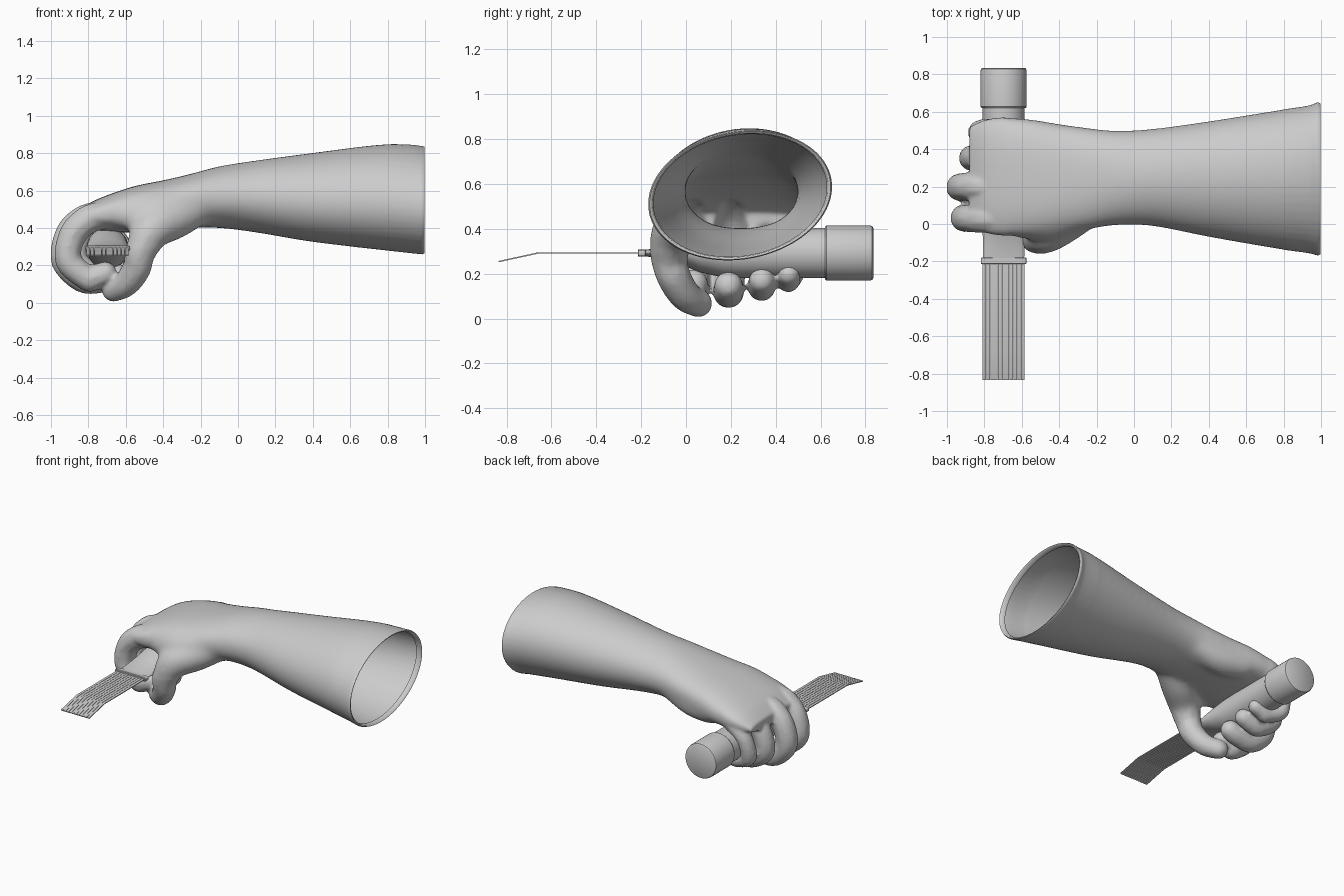
import bpy, bmesh, math
from mathutils import Vector, Matrix

if "Cube" in bpy.data.objects:
    bpy.data.objects.remove(bpy.data.objects["Cube"])


def make_object(name, bm, angle=35):
    bmesh.ops.recalc_face_normals(bm, faces=bm.faces)
    me = bpy.data.meshes.new(name)
    bm.to_mesh(me)
    bm.free()
    ob = bpy.data.objects.new(name, me)
    bpy.context.collection.objects.link(ob)
    bpy.ops.object.select_all(action='DESELECT')
    bpy.context.view_layer.objects.active = ob
    ob.select_set(True)
    bpy.ops.object.shade_smooth_by_angle(angle=math.radians(angle))
    return ob


def loft(bm, rings):
    """Bridge closed rings of points and cap both ends."""
    vs = [[bm.verts.new(p) for p in r] for r in rings]
    n = len(vs[0])
    for a, b in zip(vs, vs[1:]):
        for i in range(n):
            j = (i + 1) % n
            bm.faces.new((a[i], a[j], b[j], b[i]))
    bm.faces.new(vs[0])
    bm.faces.new(vs[-1])


def spline(pts, t):
    """Catmull-Rom through tuples of any length, t in 0..1."""
    u = t * (len(pts) - 1)
    i = min(int(u), len(pts) - 2)
    f = u - i
    p = [pts[max(0, min(len(pts) - 1, k))] for k in range(i - 1, i + 3)]
    return [0.5 * (2 * b + (c - a) * f + (2 * a - 5 * b + 4 * c - d) * f * f
            + (3 * b - a - 3 * c + d) * f ** 3) for a, b, c, d in zip(*p)]


def digit(bm, pts, steps=32):
    """Fleshy tube of overlapping balls along (x, y, z, radius) points."""
    for k in range(steps + 1):
        x, y, z, r = spline(pts, k / steps)
        bmesh.ops.create_icosphere(bm, subdivisions=2, radius=r * 1.01,
                                   matrix=Matrix.Translation((x, y, z)))


# Forearm and back of hand: x, y min, y max, z min, z max
sections = [
    (1.03, -.172, .66, .255, .84), (.98, -.168, .65, .26, .838),
    (.93, -.155, .632, .265, .845), (.75, -.13, .605, .285, .845),
    (.4, -.07, .55, .325, .802), (.1, -.012, .51, .375, .762),
    (-.1, -.008, .50, .40, .73), (-.25, -.03, .515, .40, .69),
    (-.4, -.05, .535, .385, .655), (-.55, -.065, .56, .375, .625),
    (-.7, -.062, .57, .38, .575), (-.8, -.045, .555, .39, .53),
    (-.88, 0, .52, .40, .47)]
bm = bmesh.new()
rings = []
for k in range(61):
    x, y0, y1, z0, z1 = spline(sections, k / 60)
    e = 1.0 if x > 0 else 1.0 - min(.25, -x * .5)
    tilt = max(0, min(1, x))
    ring = []
    for i in range(48):
        c, s = math.cos(i * math.tau / 48), math.sin(i * math.tau / 48)
        sc, ss = math.copysign(abs(c) ** e, c), math.copysign(abs(s) ** e, s)
        ring.append((x, (y0 + y1) / 2 + sc * (y1 - y0) / 2 + .03 * tilt * s,
                     (z0 + z1) / 2 + ss * (z1 - z0) / 2 + .018 * tilt * c))
    rings.append(ring)
loft(bm, rings)

# Fingers curled round the grip: base y, tip y, radius, x reach, tip x, lower z
for yb, yt, r, reach, tip, low in [(.03, .035, .075, -.905, -.71, .132),
                                   (.20, .19, .076, -.926, -.65, .122),
                                   (.36, .338, .069, -.865, -.64, .145),
                                   (.505, .458, .058, -.828, -.64, .172)]:
    m = (yb + yt) / 2
    digit(bm, [(-.66, yb, .475, r), (reach + .11, yb, .448, r * 1.05),
               (reach + .02, yb, .36, r), (reach, m, .225, r * .98),
               (reach + .10, yt, low, r * .93),
               (tip - .06, yt, low + .005, r * .92),
               (tip, yt, low + .025, r * .86)])

# Thumb and the pads of the palm
digit(bm, [(-.20, .11, .52, .10), (-.34, .03, .45, .115),
           (-.46, -.05, .39, .108), (-.52, -.075, .28, .085),
           (-.54, -.055, .19, .078), (-.595, -.005, .105, .072),
           (-.665, .055, .068, .064)])
digit(bm, [(-.2, .40, .52, .10), (-.36, .42, .47, .105), (-.52, .45, .47, .10)], 16)
digit(bm, [(-.28, .06, .53, .10), (-.45, .01, .49, .10), (-.6, .0, .47, .08)], 16)
arm = make_object("hand_and_forearm", bm)

# Fuse the flesh into one skin, softening the arm and palm more than the fingers
mod = arm.modifiers.new("fuse", 'REMESH')
mod.mode, mod.voxel_size = 'VOXEL', .0108
bpy.ops.object.modifier_apply(modifier=mod.name)
palm = arm.vertex_groups.new(name="palm")
palm.add([v.index for v in arm.data.vertices
          if v.co.x > -.68 and v.co.z > .3 and v.co.x < .8], 1, 'REPLACE')
for group, count in (("palm", 60), ("", 7)):
    mod = arm.modifiers.new("soften", 'SMOOTH')
    mod.factor, mod.iterations, mod.vertex_group = .5, count, group
    bpy.ops.object.modifier_apply(modifier=mod.name)

# Open the elbow end and roll a rim inwards
bm = bmesh.new()
bm.from_mesh(arm.data)
bmesh.ops.bisect_plane(bm, geom=bm.verts[:] + bm.edges[:] + bm.faces[:],
                       plane_co=(.985, 0, 0), plane_no=(1, 0, 0), clear_outer=True)
edges = [e for e in bm.edges if e.is_boundary]
for dx, scale in [(.012, .985), (-.004, .972), (-.03, .985)]:
    ext = bmesh.ops.extrude_edge_only(bm, edges=edges)['geom']
    edges = [e for e in ext if isinstance(e, bmesh.types.BMEdge) and e.is_boundary]
    for v in {v for e in edges for v in e.verts}:
        v.co = Vector((v.co.x + dx, .24 + (v.co.y - .24) * scale,
                       .55 + (v.co.z - .55) * scale))
bm.to_mesh(arm.data)
bm.free()
bpy.ops.object.shade_smooth_by_angle(angle=math.radians(60))

CX, CZ = -.697, .292


def handle_part(name, profile, power=1.0):
    """Loft along y from (y, half width, half height)."""
    bm = bmesh.new()
    rings = []
    for y, a, b in profile:
        ring = []
        for i in range(48):
            c, s = math.cos(i * math.tau / 48), math.sin(i * math.tau / 48)
            ring.append((CX + a * math.copysign(abs(c) ** power, c), y,
                         CZ + b * math.copysign(abs(s) ** power, s)))
        rings.append(ring)
    loft(bm, rings)
    return make_object(name, bm)


# Grip flattening towards the bristles, end cap and ferrule
handle_part("grip", [(-.19, .11, .014), (-.12, .111, .022), (-.03, .112, .048),
                     (.06, .112, .085), (.16, .112, .108), (.25, .112, .112),
                     (.63, .112, .112)])
handle_part("end_cap", [(.62, .118, .118), (.627, .123, .123), (.82, .123, .123),
                        (.83, .120, .120), (.835, .112, .112)])
handle_part("ferrule", [(-.215, .118, .012), (-.212, .121, .016),
                        (-.183, .121, .016), (-.18, .118, .012)], .35)

# Flat bundle of bent bristle strips
bm = bmesh.new()
N = 11
for k in range(N):
    x = CX + (k - (N - 1) / 2) * .0205
    loft(bm, [[(x + sx * .0092, y, z + sz * .003)
               for sx, sz in ((-1, -1), (1, -1), (1, 1), (-1, 1))]
              for y, z in ((-.2, CZ), (-.66, CZ), (-.835, .254))])
make_object("bristles", bm, 20)
